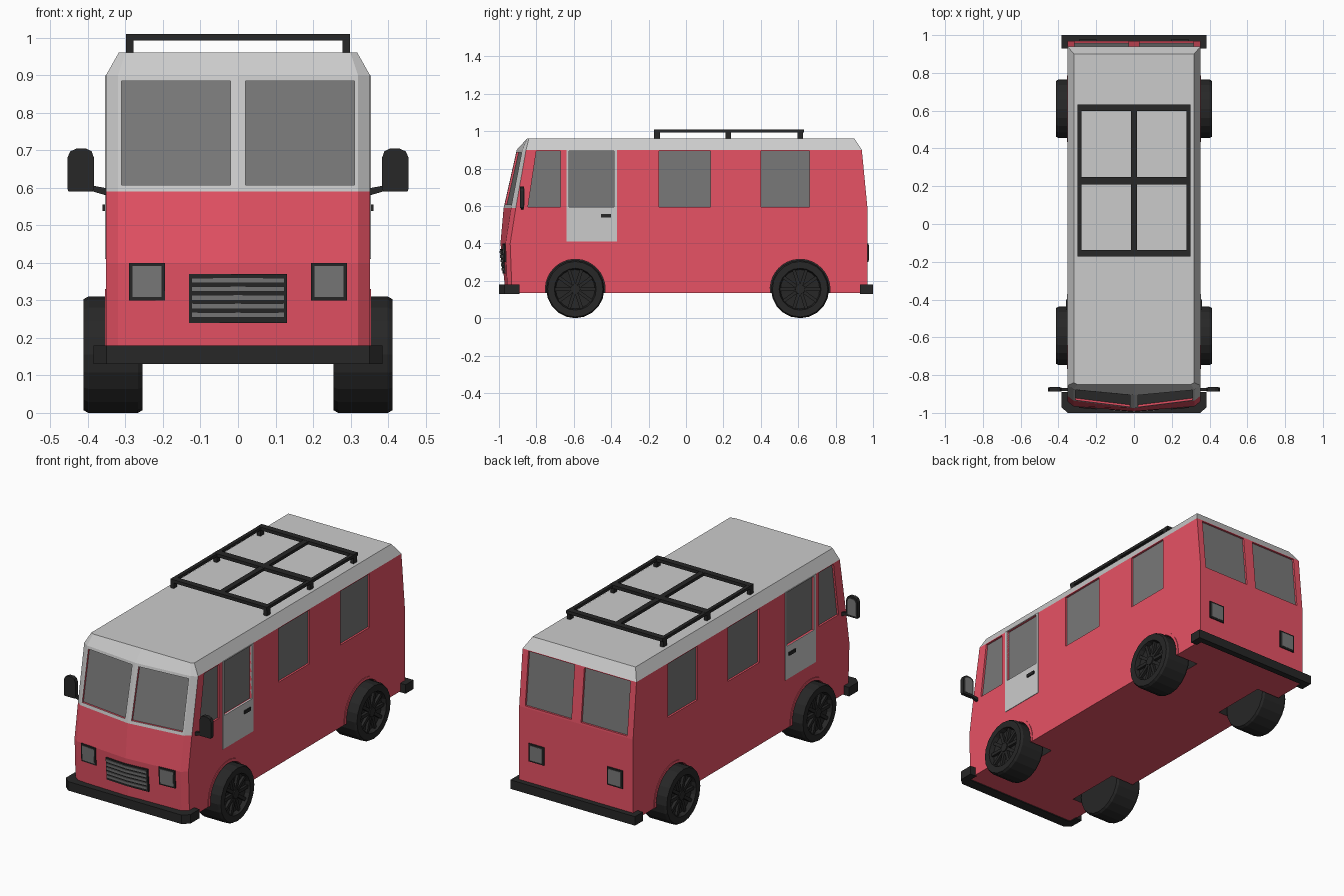
import bpy, bmesh, math
from mathutils import Vector

if "Cube" in bpy.data.objects:
    bpy.data.objects.remove(bpy.data.objects["Cube"])


def material(name, r, g, b):
    m = bpy.data.materials.new(name)
    m.diffuse_color = (r, g, b, 1)
    m.use_nodes = True
    m.node_tree.nodes["Principled BSDF"].inputs["Base Color"].default_value = m.diffuse_color
    return m


RED = material("red_paint", 0.80, 0.085, 0.13)
TRIM = material("light_grey", 0.55, 0.55, 0.55)
GLASS = material("glass_grey", 0.19, 0.19, 0.19)
BLACK = material("black", 0.02, 0.02, 0.02)


def make(name, bm, *mats):
    bmesh.ops.recalc_face_normals(bm, faces=bm.faces)
    me = bpy.data.meshes.new(name)
    bm.to_mesh(me)
    bm.free()
    ob = bpy.data.objects.new(name, me)
    bpy.context.collection.objects.link(ob)
    for m in mats:
        me.materials.append(m)
    return ob


def loft(bm, rings, cap=True):
    vs = [[bm.verts.new(p) for p in r] for r in rings]
    n = len(vs[0])
    bands = [[bm.faces.new((a[i], a[(i + 1) % n], b[(i + 1) % n], b[i])) for i in range(n)]
             for a, b in zip(vs, vs[1:])]
    caps = [bm.faces.new(vs[0]), bm.faces.new(vs[-1])] if cap else []
    return bands, caps


def solid(name, items, o0, o1, *mats):
    """Prisms from 2D outlines laid on a surface map, between two offsets."""
    bm = bmesh.new()
    for poly, surf in items:
        loft(bm, [[surf(u, v, o) for u, v in poly] for o in (o0, o1)])
    return make(name, bm, *mats)


def rect(u0, u1, v0, v1):
    return [(u0, v0), (u1, v0), (u1, v1), (u0, v1)]


def boxes(name, specs, mat):
    bm = bmesh.new()
    for x0, x1, y0, y1, z0, z1 in specs:
        loft(bm, [[(x, y, z) for x, y in rect(x0, x1, y0, y1)] for z in (z0, z1)])
    return make(name, bm, mat)


def cut(ob, cutter):
    mod = ob.modifiers.new("cut", 'BOOLEAN')
    mod.operation, mod.solver, mod.object = 'DIFFERENCE', 'EXACT', cutter
    bpy.context.view_layer.objects.active = ob
    bpy.ops.object.modifier_apply(modifier=mod.name)


# Body sections: z, centre front, edge x, edge front, half width, corner front, rear
SECTIONS = [(0.135, -0.965, 0.32, -0.955, 0.352, -0.93, 0.97),
            (0.40, -0.992, 0.32, -0.965, 0.352, -0.94, 0.97),
            (0.59, -0.975, 0.32, -0.935, 0.352, -0.91, 0.97),
            (0.90, -0.905, 0.32, -0.875, 0.352, -0.855, 0.94),
            (0.96, -0.85, 0.30, -0.85, 0.318, -0.84, 0.90)]


def section(z):
    for a, b in zip(SECTIONS, SECTIONS[1:]):
        if z <= b[0]:
            t = (z - a[0]) / (b[0] - a[0])
            return [p + (q - p) * t for p, q in zip(a, b)]


# Surface maps for the four sides
def front(s):
    def f(x, z, o):
        _, c, ex, e, *_r = section(z)
        return (s * x, c + (e - c) * x / ex - o, z)
    return f


def rear(s):
    return lambda x, z, o: (s * x, section(z)[6] + o, z)


def side(s):
    return lambda y, z, o: (s * (0.352 + o), y, z)


def both(polys, surf):
    return [(p, surf(s)) for s in (1, -1) for p in polys]


# Body shell and roof
bm = bmesh.new()
rings = []
for z, c, ex, e, w, k, r in SECTIONS:
    half = [(0, c), (ex, e), (w, k), (w, r)]
    rings.append([(x, y, z) for x, y in half] + [(-x, y, z) for x, y in half[:0:-1]])
bands, caps = loft(bm, rings)
for i in (0, 1, 5, 6):
    bands[2][i].material_index = 1
for f in bands[3] + [caps[1]]:
    f.material_index = 1
body = make("body", bm, RED, TRIM, BLACK)

# Wheel wells
WHEEL_Y, WHEEL_R = (-0.592, 0.61), 0.155


def circle(r, y, n, a0=0.0, a1=2 * math.pi, closed=True):
    m = n if closed else n - 1
    return [(y + r * math.cos(a0 + (a1 - a0) * i / m), WHEEL_R + r * math.sin(a0 + (a1 - a0) * i / m))
            for i in range(n)]


wells = solid("well_cutter", both([circle(0.163, y, 24) for y in WHEEL_Y], side), -0.142, 0.1, RED, TRIM, BLACK)
for p in wells.data.polygons:
    p.material_index = 2
cut(body, wells)

# Wheel arch lips
lips = [circle(0.176, y, 20, -0.11, math.pi + 0.11, False) + circle(0.160, y, 20, math.pi + 0.12, -0.12, False)
        for y in WHEEL_Y]
solid("wheel_arches", both(lips, side), -0.02, 0.003, RED)

# Doors, with windows recessed into doors and body
door = solid("doors", both([rect(-0.64, -0.37, 0.41, 0.9)], side), -0.006, 0.003, TRIM)
side_wins = [[(-0.845, 0.595), (-0.67, 0.595), (-0.67, 0.895), (-0.80, 0.895)]] + \
    [rect(a, b, 0.595, 0.895) for a, b in ((-0.625, -0.385), (-0.145, 0.13), (0.40, 0.66))]
windows = both(side_wins, side) + both([rect(0.03, 0.315, 0.6, 0.895)], rear) + \
    both([rect(0.02, 0.31, 0.607, 0.885)], front)
panes = solid("window_cutter", windows, -0.014, 0.02, RED)
cut(body, panes)
cut(door, panes)
for c in (wells, panes):
    bpy.data.objects.remove(c)
solid("windows", windows, -0.016, -0.011, GLASS)
solid("door_handles", both([rect(-0.455, -0.40, 0.538, 0.556)], side), 0, 0.009, BLACK)

# Lamps front and rear
for surf, name in ((front, "head"), (rear, "tail")):
    solid(name + "lamp_frames", both([rect(0.195, 0.29, 0.30, 0.40)], surf), -0.005, 0.006, BLACK)
    solid(name + "lamp_lenses", both([rect(0.204, 0.281, 0.309, 0.391)], surf), 0, 0.008, GLASS)

# Grille
solid("grille", both([rect(0, 0.13, 0.24, 0.37)], front), -0.005, 0.005, BLACK)
solid("grille_bars", both([rect(0, 0.124, z, z + 0.014) for z in (0.254, 0.277, 0.3, 0.323, 0.346)], front),
      0, 0.009, GLASS)

# Bumpers wrapping the corners
def bumper(name, half):
    ring = half + [(-x, y) for x, y in reversed(half)]
    bm = bmesh.new()
    loft(bm, [[(x, y, z) for x, y in ring] for z in (0.13, 0.18)])
    make(name, bm, BLACK)


bumper("front_bumper", [(0.35, -1.0), (0.385, -0.97), (0.385, -0.89), (0.345, -0.89), (0.345, -0.94)])
bumper("rear_bumper", [(0.385, 1.0), (0.385, 0.93), (0.345, 0.93), (0.345, 0.965)])

# Roof rack
specs = [(-0.298, 0.298, y - w, y + w, 0.992, 1.01) for y, w in ((-0.155, 0.017), (0.23, 0.02), (0.615, 0.017))]
specs += [(x - w, x + w, -0.17, 0.63, 0.993, 1.009) for x, w in ((-0.288, 0.01), (0, 0.015), (0.288, 0.01))]
specs += [(s * 0.288 - 0.01, s * 0.288 + 0.01, y - 0.015, y + 0.015, 0.955, 0.995)
          for s in (-1, 1) for y in (-0.155, 0.225, 0.61)]
boxes("roof_rack", specs, BLACK)

# Door mirrors on arms
shape = [(0.387, 0.59), (0.452, 0.59), (0.455, 0.60), (0.455, 0.68), (0.447, 0.697), (0.43, 0.705),
         (0.405, 0.705), (0.39, 0.697), (0.384, 0.68), (0.384, 0.60)]
glass = [(0.42 + (x - 0.42) * 0.75, 0.648 + (z - 0.648) * 0.8) for x, z in shape]
arm = [(0.345, 0.578), (0.40, 0.594), (0.40, 0.608), (0.345, 0.598)]


def upright(s):
    return lambda x, z, y: (s * x, y, z)


solid("mirror_housings", both([shape], upright), -0.888, -0.866, BLACK)
solid("mirror_glass", both([glass], upright), -0.87, -0.864, GLASS)
solid("mirror_arms", both([arm], upright), -0.883, -0.868, BLACK)

# Wheels: dished tyre and rim, hub and spokes
profile = [(0.155 * 0.2, -0.097), (0.148, -0.097), (0.155, -0.085), (0.155, 0.047), (0.148, 0.06),
           (0.112, 0.06), (0.105, 0.035), (0.03, 0.03)]
for y, end in zip(WHEEL_Y, ("front", "rear")):
    for s, lr in ((1, "right"), (-1, "left")):
        bm = bmesh.new()
        m = side(s)
        loft(bm, [[m(u, v, o) for u, v in circle(r, y, 20)] for r, o in profile])
        loft(bm, [[m(u, v, o) for u, v in circle(r, y, 10)] for r, o in ((0.032, 0.02), (0.026, 0.053))])
        for i in range(10):
            a = i * math.pi / 5
            d, t = Vector((math.cos(a), math.sin(a))), Vector((-math.sin(a), math.cos(a))) * 0.009
            c = Vector((y, WHEEL_R))
            pts = [c + d * 0.02 - t, c + d * 0.11 - t, c + d * 0.11 + t, c + d * 0.02 + t]
            loft(bm, [[m(p.x, p.y, o) for p in pts] for o in (0.025, 0.048)])
        make(f"{end}_{lr}_wheel", bm, BLACK)
